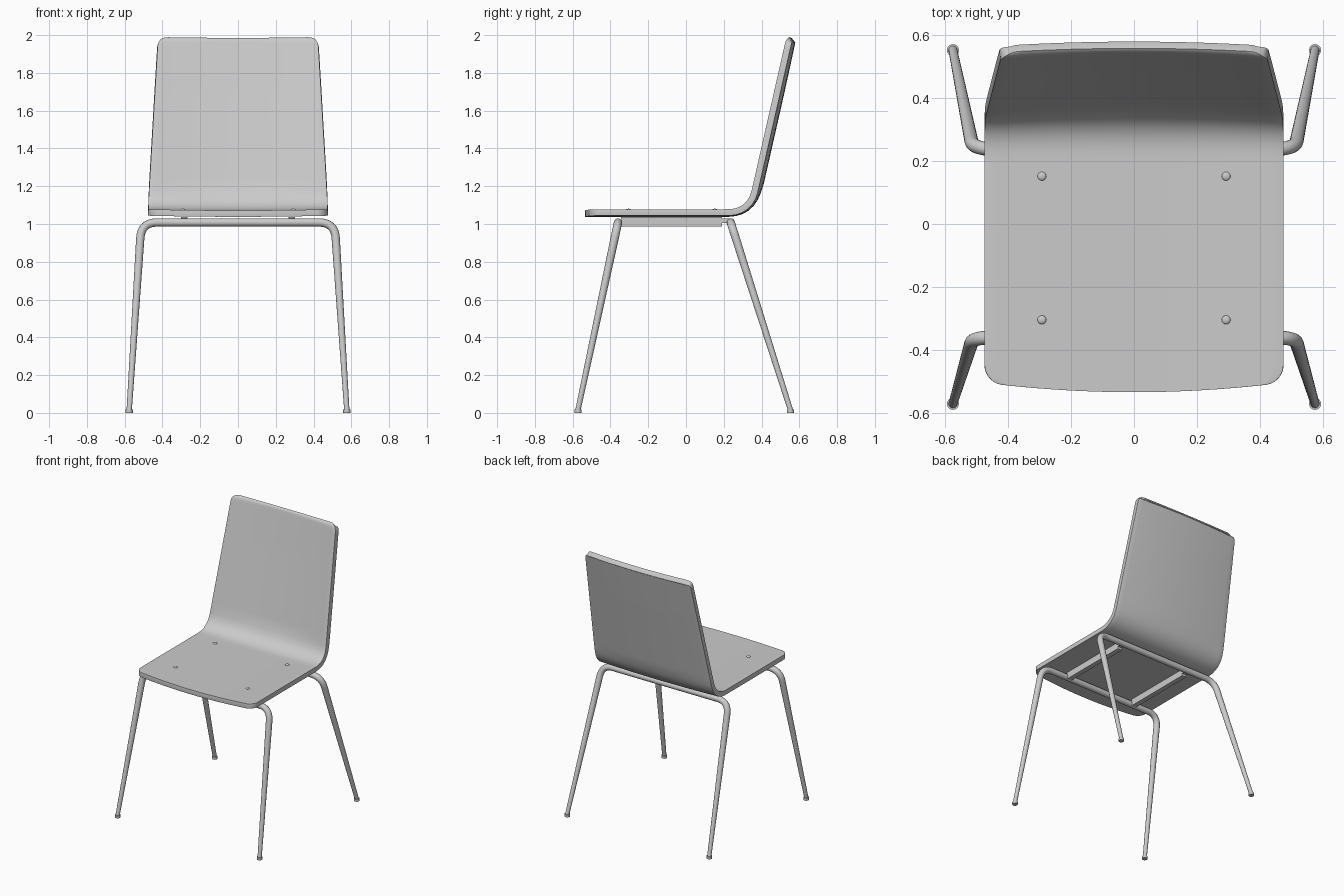
import bpy, bmesh, math
from mathutils import Vector

if "Cube" in bpy.data.objects:
    bpy.data.objects.remove(bpy.data.objects["Cube"])


def link(name, bm):
    me = bpy.data.meshes.new(name)
    bm.to_mesh(me)
    bm.free()
    ob = bpy.data.objects.new(name, me)
    bpy.context.collection.objects.link(ob)
    return ob


def activate(ob):
    bpy.ops.object.select_all(action='DESELECT')
    ob.select_set(True)
    bpy.context.view_layer.objects.active = ob


def smooth(ob, deg=40):
    activate(ob)
    bpy.ops.object.shade_smooth_by_angle(angle=math.radians(deg))


def bend(a, corner, b, r, n=10):
    """Rounded corner between a and b, starting r away from the corner."""
    p0 = corner + (a - corner).normalized() * r
    p2 = corner + (b - corner).normalized() * r
    return [p0.lerp(corner, t).lerp(corner.lerp(p2, t), t)
            for t in (i / n for i in range(n + 1))]


# Seat and back shell: one side profile swept across the width
V = Vector
front, corner, top = V((-0.505, 1.078)), V((0.325, 1.078)), V((0.526, 1.965))
profile = [front] + bend(front, corner, top, 0.105, 14) + [
    top, V((0.533, 1.98)), V((0.546, 1.99))]
cum = [0]
for p, q in zip(profile, profile[1:]):
    cum.append(cum[-1] + (q - p).length)
total = cum[-1]


def at(s):
    s = max(0, min(total, s))
    for i in range(len(cum) - 1):
        if s <= cum[i + 1]:
            return profile[i].lerp(profile[i + 1], (s - cum[i]) / (cum[i + 1] - cum[i]))
    return profile[-1]


R, COLS = 0.055, 24
ends = [R * (1 - math.cos(math.pi / 2 * i / 7)) for i in range(8)]
rows = ends + [R + (total - 2 * R) * i / 60 for i in range(1, 60)] + \
    [total - d for d in reversed(ends)]

bm = bmesh.new()
grid = []
for s in rows:
    p = at(s)
    tan = (at(s + 0.01) - at(s - 0.01)).normalized()
    out = V((tan.y, -tan.x))
    rise = max(0, min(1, (p.y - 1.078) / 0.15))
    half = 0.475 - 0.053 * max(0, (p.y - 1.1) / 0.9)
    d = min(s, total - s, R)
    w = half - R + math.sqrt(max(0, R * R - (R - d) ** 2))
    line = []
    for j in range(COLS + 1):
        x = w * (2 * j / COLS - 1)
        k = 1 - (x / half) ** 2
        q = p + out * (0.006 + 0.015 * rise) * k          # hollow across the width
        q.x -= 0.03 * k * max(0, 1 - s / 0.3)             # bowed front edge
        q.y += 0.012 * k * max(0, 1 - (total - s) / 0.3)  # bowed top edge
        line.append(bm.verts.new((x, q.x, q.y)))
    grid.append(line)
for a, b in zip(grid, grid[1:]):
    for j in range(COLS):
        bm.faces.new((a[j], a[j + 1], b[j + 1], b[j]))
shell = link("seat_shell", bm)
m = shell.modifiers.new("thickness", 'SOLIDIFY')
m.thickness, m.offset = 0.034, -1
m = shell.modifiers.new("round_rim", 'BEVEL')
m.width, m.segments, m.limit_method = 0.012, 3, 'ANGLE'
m.angle_limit = math.radians(50)
smooth(shell)


# Tube frames: each is a pair of tapered legs joined by a cross tube
def leg_frame(name, y, foot_y):
    c, foot = V((0.512, y, 1.008)), V((0.576, foot_y, 0.015))
    half = [V((0, y, 1.008))] + bend(V((0, y, 1.008)), c, foot, 0.085)
    r = [0.022] * len(half)
    half.append(foot)
    r.append(0.014)
    pts = [V((-p.x, p.y, p.z)) for p in reversed(half)] + half[1:]
    rad = r[::-1] + r[1:]
    cu = bpy.data.curves.new(name, 'CURVE')
    cu.dimensions = '3D'
    cu.bevel_depth, cu.bevel_resolution, cu.use_fill_caps = 1, 6, True
    sp = cu.splines.new('POLY')
    sp.points.add(len(pts) - 1)
    for sp_p, p, q in zip(sp.points, pts, rad):
        sp_p.co, sp_p.radius = (*p, 1), q
    ob = bpy.data.objects.new(name, cu)
    bpy.context.collection.objects.link(ob)
    activate(ob)
    bpy.ops.object.convert(target='MESH')
    smooth(bpy.context.object)
    # Foot glides
    for side, sx in (("left", -1), ("right", 1)):
        bpy.ops.mesh.primitive_cylinder_add(vertices=24, radius=0.019, depth=0.018,
                                            location=(sx * 0.576, foot_y, 0.009))
        g = bpy.context.object
        g.name = f"{name}_{side}_glide"
        smooth(g)


leg_frame("front_legs", -0.36, -0.572)
leg_frame("rear_legs", 0.237, 0.553)


def box(name, x0, x1, y0, y1, z0, z1):
    b = bmesh.new()
    bmesh.ops.create_cube(b, size=1)
    for v in b.verts:
        v.co = ((x0 + x1) / 2 + v.co.x * (x1 - x0), (y0 + y1) / 2 + v.co.y * (y1 - y0),
                (z0 + z1) / 2 + v.co.z * (z1 - z0))
    return link(name, b)


# Support rails, their rear tabs and the seat bolts
for side, sx in (("left", -1), ("right", 1)):
    x = sx * 0.285
    box(f"{side}_rail", x - 0.018, x + 0.018, -0.345, 0.19, 0.987, 1.036)
    box(f"{side}_rail_tab", x - 0.018, x + 0.018, 0.185, 0.235, 1.005, 1.03)
    for where, y in (("front", -0.305), ("rear", 0.152)):
        bpy.ops.mesh.primitive_uv_sphere_add(segments=20, ring_count=10, radius=0.014,
                                             location=(sx * 0.293, y, 1.074))
        b = bpy.context.object
        b.name = f"{where}_{side}_bolt"
        b.scale.z = 0.5
        smooth(b)
